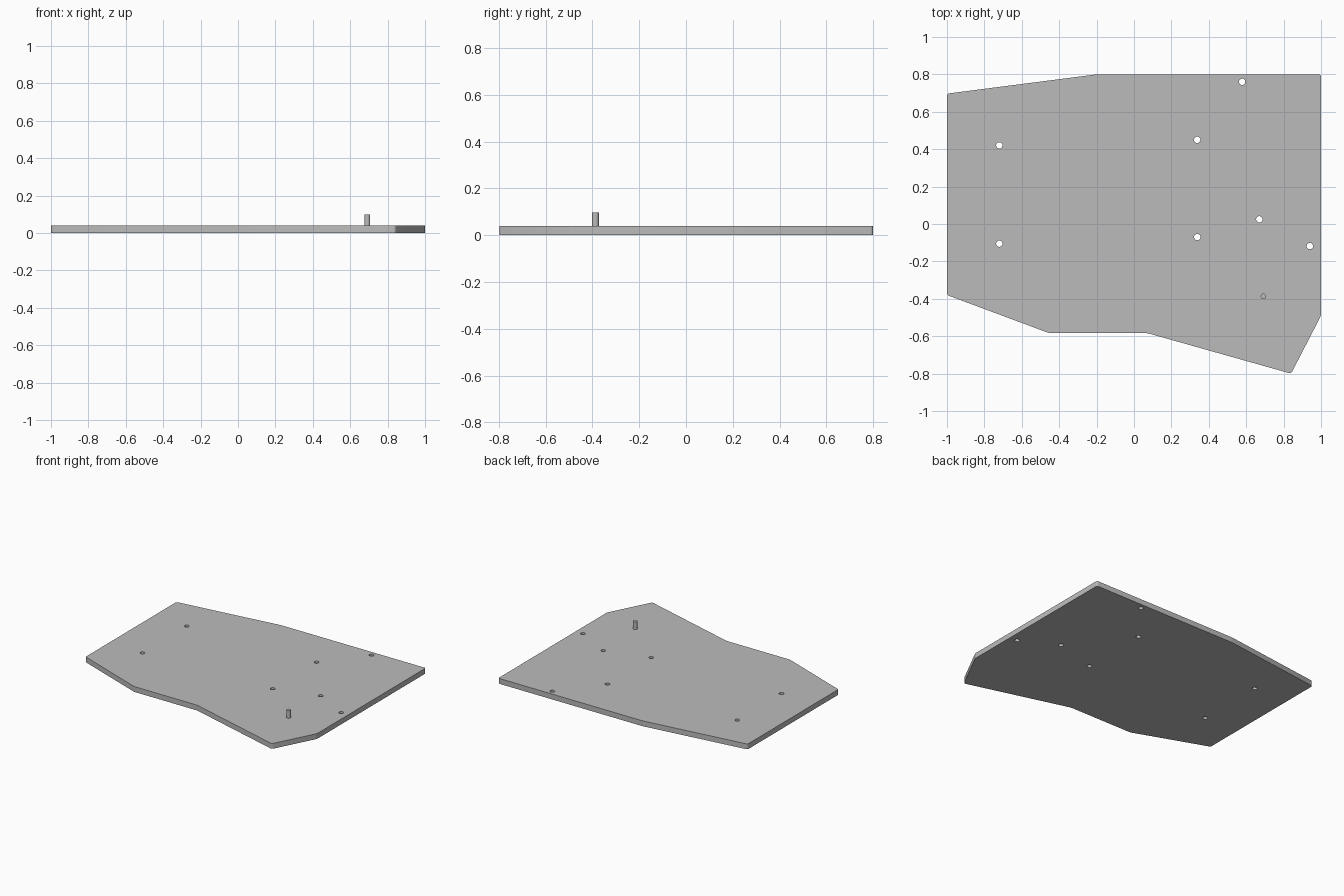
import bpy, bmesh
from math import radians

if "Cube" in bpy.data.objects:
    bpy.data.objects.remove(bpy.data.objects["Cube"], do_unlink=True)

THICK = 0.04
PIN_TOP = 0.098
HOLE_R = 0.017
PIN_R = 0.015

OUTLINE = [(-1, -0.38), (-0.455, -0.583), (0.07, -0.583), (0.84, -0.8),
           (1, -0.49), (1, 0.8), (-0.2, 0.8), (-1, 0.697)]
HOLES = [(-0.72, 0.42), (-0.72, -0.105), (0.338, 0.45), (0.338, -0.07),
         (0.578, 0.76), (0.67, 0.025), (0.94, -0.118)]
PIN = (0.692, -0.387)

grey = bpy.data.materials.new("plain_grey")
grey.use_nodes = True
grey.diffuse_color = (0.5, 0.5, 0.5, 1)
grey.node_tree.nodes["Principled BSDF"].inputs["Base Color"].default_value = (0.5, 0.5, 0.5, 1)


def cylinder(name, xy, radius, bottom, top):
    bpy.ops.mesh.primitive_cylinder_add(
        vertices=32, radius=radius, depth=top - bottom,
        location=(xy[0], xy[1], (bottom + top) / 2))
    obj = bpy.context.object
    obj.name = name
    obj.data.materials.append(grey)
    return obj


def smooth(obj):
    bpy.ops.object.select_all(action='DESELECT')
    obj.select_set(True)
    bpy.context.view_layer.objects.active = obj
    bpy.ops.object.shade_smooth_by_angle(angle=radians(30))


# Plate: extruded outline with slightly rounded corners
bm = bmesh.new()
face = bm.faces.new([bm.verts.new((x, y, 0)) for x, y in OUTLINE])
extruded = bmesh.ops.extrude_face_region(bm, geom=[face])["geom"]
for v in extruded:
    if isinstance(v, bmesh.types.BMVert):
        v.co.z = THICK
uprights = [e for e in bm.edges if abs(e.verts[0].co.z - e.verts[1].co.z) > THICK / 2]
bmesh.ops.bevel(bm, geom=uprights, offset=0.012, segments=4, profile=0.5, affect='EDGES')
bmesh.ops.recalc_face_normals(bm, faces=bm.faces)
mesh = bpy.data.meshes.new("plate")
bm.to_mesh(mesh)
bm.free()
plate = bpy.data.objects.new("plate", mesh)
bpy.context.collection.objects.link(plate)
mesh.materials.append(grey)

# Through holes
for spot in HOLES:
    cutter = cylinder("hole_cutter", spot, HOLE_R, -THICK, 2 * THICK)
    cutter.hide_render = True
    cut = plate.modifiers.new("hole", 'BOOLEAN')
    cut.operation = 'DIFFERENCE'
    cut.solver = 'EXACT'
    cut.object = cutter
    bpy.context.view_layer.objects.active = plate
    bpy.ops.object.modifier_apply(modifier=cut.name)
    bpy.data.objects.remove(cutter, do_unlink=True)
smooth(plate)

# Upright locating pin
smooth(cylinder("pin", PIN, PIN_R, THICK / 2, PIN_TOP))
